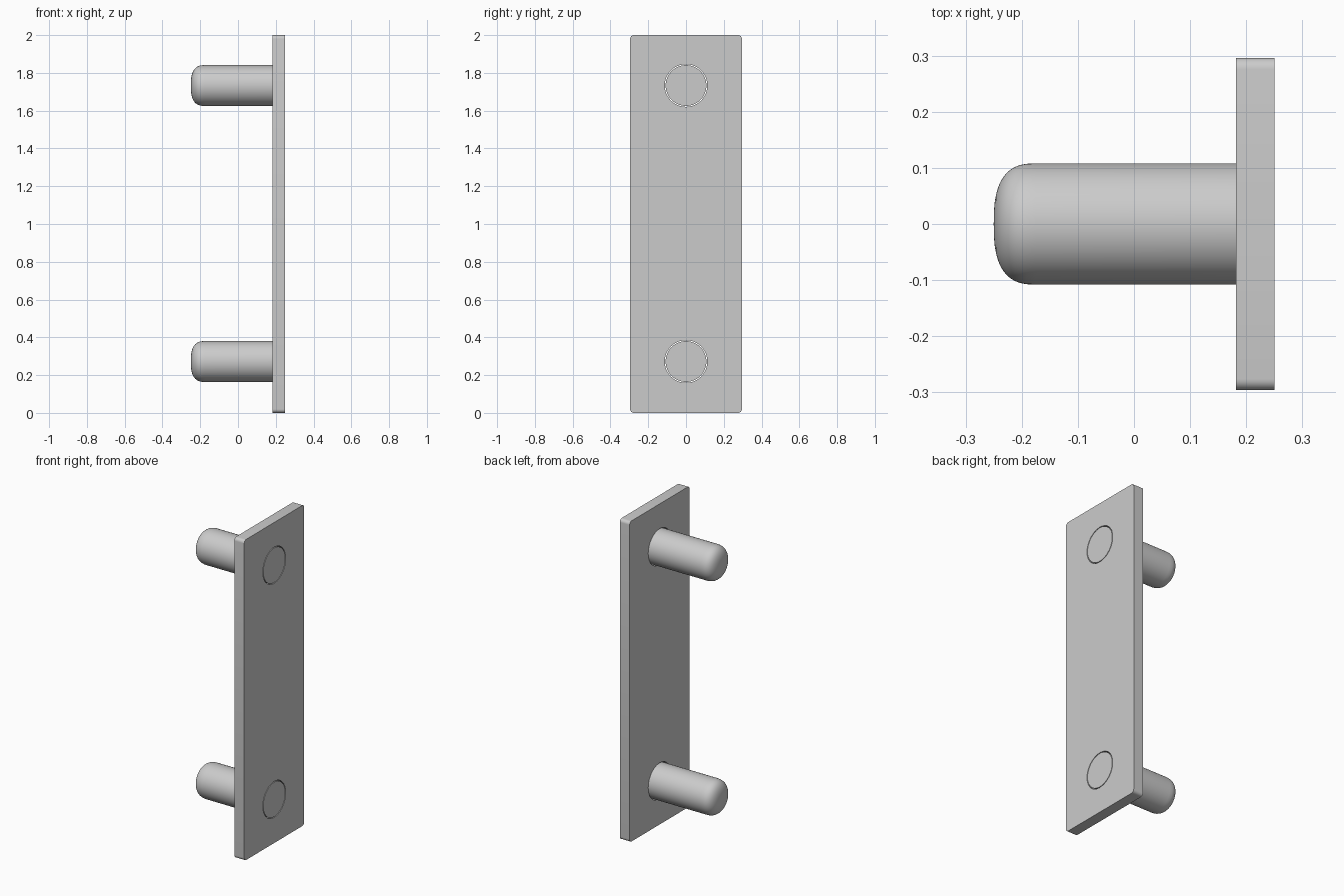
import bpy, bmesh, math
from mathutils import Matrix, Vector

if "Cube" in bpy.data.objects:
    bpy.data.objects.remove(bpy.data.objects["Cube"])

grey = bpy.data.materials.new("light_grey")
grey.diffuse_color = (0.6, 0.6, 0.6, 1)
grey.use_nodes = True
grey.node_tree.nodes["Principled BSDF"].inputs["Base Color"].default_value = grey.diffuse_color

X_BACK, X_FACE = 0.182, 0.25      # plate thickness range
HALF_W, HEIGHT, CORNER = 0.296, 2.0, 0.02
PIN_R, HOLE_R = 0.108, 0.1125
PIN_HEIGHTS = {"lower_pin": 0.272, "upper_pin": 1.733}


def finish(obj):
    obj.data.materials.clear()
    obj.data.materials.append(grey)
    bpy.ops.object.select_all(action='DESELECT')
    obj.select_set(True)
    bpy.context.view_layer.objects.active = obj
    bpy.ops.object.shade_smooth_by_angle(angle=math.radians(35))


def arc(cx, cy, r, a0, a1, n):
    return [(cx + r * math.cos(a0 + (a1 - a0) * i / n),
             cy + r * math.sin(a0 + (a1 - a0) * i / n)) for i in range(n + 1)]


def add_loop(curve, pts):
    s = curve.splines.new('POLY')
    s.points.add(len(pts) - 1)
    for p, (a, b) in zip(s.points, pts):
        p.co = (a, b, 0, 1)
    s.use_cyclic_u = True


# Plate: rounded outline with two round holes, given thickness
curve = bpy.data.curves.new("plate", 'CURVE')
curve.dimensions, curve.fill_mode = '2D', 'BOTH'
curve.extrude = (X_FACE - X_BACK) / 2
outline = []
w, top, bottom = HALF_W - CORNER, HEIGHT - CORNER, CORNER
for k, (cy, cz) in enumerate([(w, top), (-w, top), (-w, bottom), (w, bottom)]):
    outline += arc(cy, cz, CORNER, k * math.pi / 2, (k + 1) * math.pi / 2, 6)
add_loop(curve, outline)
for z in PIN_HEIGHTS.values():
    add_loop(curve, arc(0, z, HOLE_R, 0, 2 * math.pi, 64)[:-1])
plate = bpy.data.objects.new("plate", curve)
bpy.context.collection.objects.link(plate)
plate.select_set(True)
bpy.context.view_layer.objects.active = plate
bpy.ops.object.convert(target='MESH')
plate = bpy.context.view_layer.objects.active
bm = bmesh.new()
bm.from_mesh(plate.data)
# stand the flat outline up so that it faces along x
bm.transform(Matrix(((0, 0, 1, (X_BACK + X_FACE) / 2), (1, 0, 0, 0), (0, 1, 0, 0), (0, 0, 0, 1))))
bmesh.ops.remove_doubles(bm, verts=bm.verts, dist=1e-5)
bmesh.ops.recalc_face_normals(bm, faces=bm.faces)
bm.to_mesh(plate.data)
bm.free()
finish(plate)

# Pins: domed profile spun around x, flush with the plate face
DOME, POWER = 0.075, 2.7
profile = [(X_FACE, 0), (X_FACE, PIN_R)]
for i in range(13):
    t = i / 12 * math.pi / 2
    profile.append((-0.25 + DOME - DOME * math.sin(t) ** (2 / POWER),
                    PIN_R * max(math.cos(t), 0) ** (2 / POWER) if i < 12 else 0))
for name, z in PIN_HEIGHTS.items():
    bm = bmesh.new()
    vs = [bm.verts.new((x, r, z)) for x, r in profile]
    es = [bm.edges.new(p) for p in zip(vs, vs[1:])]
    bmesh.ops.spin(bm, geom=vs + es, cent=(0, 0, z), axis=Vector((1, 0, 0)),
                   angle=2 * math.pi, steps=64)
    bmesh.ops.remove_doubles(bm, verts=bm.verts, dist=1e-5)
    bmesh.ops.recalc_face_normals(bm, faces=bm.faces)
    mesh = bpy.data.meshes.new(name)
    bm.to_mesh(mesh)
    bm.free()
    pin = bpy.data.objects.new(name, mesh)
    bpy.context.collection.objects.link(pin)
    finish(pin)
